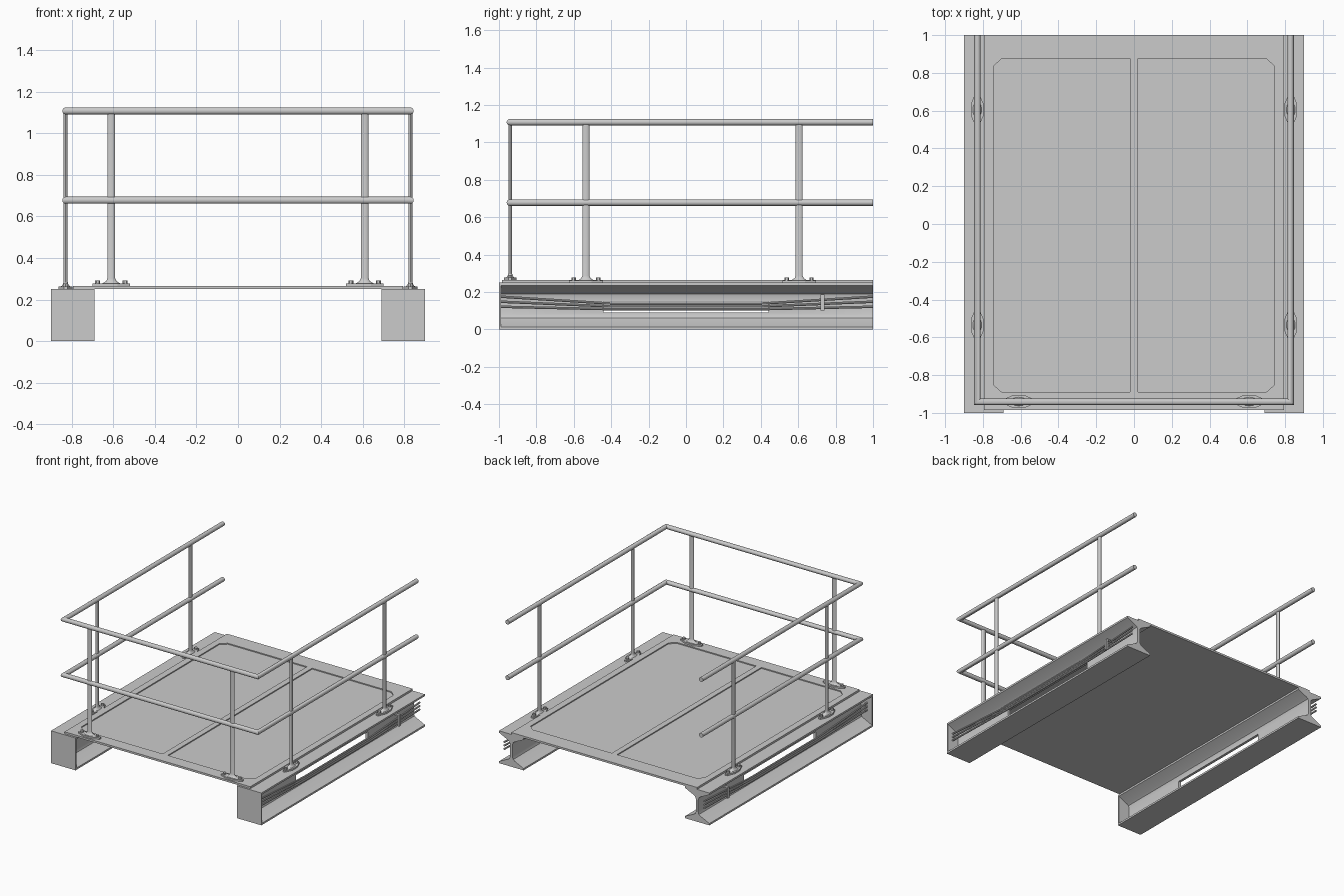
import bpy, math
from mathutils import Vector

if "Cube" in bpy.data.objects:
    bpy.data.objects.remove(bpy.data.objects["Cube"])


def make(name, verts, faces, smooth=False):
    mesh = bpy.data.meshes.new(name)
    mesh.from_pydata([tuple(v) for v in verts], [], faces)
    ob = bpy.data.objects.new(name, mesh)
    bpy.context.collection.objects.link(ob)
    bpy.context.view_layer.objects.active = ob
    bpy.ops.object.select_all(action='DESELECT')
    ob.select_set(True)
    bpy.ops.object.mode_set(mode='EDIT')
    bpy.ops.mesh.select_all(action='SELECT')
    bpy.ops.mesh.normals_make_consistent(inside=False)
    bpy.ops.object.mode_set(mode='OBJECT')
    if smooth:
        bpy.ops.object.shade_smooth_by_angle(angle=math.radians(35))
    return ob


def loft(name, rings, smooth=False):
    n = len(rings[0])
    faces = [tuple(range(n)), tuple(range((len(rings) - 1) * n, len(rings) * n))]
    for k in range(len(rings) - 1):
        for i in range(n):
            j = (i + 1) % n
            faces.append((k * n + i, k * n + j, (k + 1) * n + j, (k + 1) * n + i))
    return make(name, [v for r in rings for v in r], faces, smooth)


def prism_z(name, pts, z0, z1):
    return loft(name, [[(x, y, z) for x, y in pts] for z in (z0, z1)])


def prism_y(name, pts, y0, y1, smooth=False):
    return loft(name, [[(x, y, z) for x, z in pts] for y in (y0, y1)], smooth)


def box(name, lo, hi):
    pts = [(lo[0], lo[1]), (hi[0], lo[1]), (hi[0], hi[1]), (lo[0], hi[1])]
    return prism_z(name, pts, lo[2], hi[2])


def tube(name, path, r, n=16):
    """Round bar along a path, with mitred horizontal corners."""
    path = [Vector(p) for p in path]
    rings = []
    for k, p in enumerate(path):
        a = (p - path[max(k - 1, 0)]).xy
        b = (path[min(k + 1, len(path) - 1)] - p).xy
        a, b = (a if a.length else b).normalized(), (b if b.length else a).normalized()
        t = (a + b).normalized()
        side = Vector((-t.y, t.x, 0)) / t.dot(a)
        rings.append([p + side * r * math.cos(w) + Vector((0, 0, r * math.sin(w)))
                      for w in (2 * math.pi * i / n for i in range(n))])
    return loft(name, rings, True)


def cut(ob, cutter):
    m = ob.modifiers.new('cut', 'BOOLEAN')
    m.operation, m.solver, m.object = 'DIFFERENCE', 'EXACT', cutter
    cutter.hide_render = True
    cutter.hide_set(True)


# Deck plate with two shallow recessed panels
deck = box('deck_plate', (-0.795, -0.985, 0.25), (0.795, 1.0, 0.265))
for s, side in ((-1, 'left'), (1, 'right')):
    outline = [(0.022, -0.89), (0.70, -0.89), (0.745, -0.85),
               (0.745, 0.835), (0.70, 0.875), (0.022, 0.875)]
    cut(deck, prism_z('panel_cutter_' + side, [(s * x, y) for x, y in outline], 0.257, 0.3))

# Side beams: tapered-flange section, slot, front cover and side bars
half = [(0.105, 0.0), (0.105, 0.014), (0.03, 0.05), (0.016, 0.06), (0.01, 0.078),
        (0.01, 0.172), (0.016, 0.19), (0.03, 0.2), (0.105, 0.236), (0.105, 0.25)]
section = half + [(-x, z) for x, z in reversed(half)]
for s, side in ((-1, 'left'), (1, 'right')):
    cx = 0.795 * s
    beam = prism_y('beam_' + side, [(cx + x, z) for x, z in section], -0.99, 1.0, True)
    cut(beam, box('slot_cutter_' + side, (cx - 0.05, -0.44, 0.09), (cx + 0.05, 0.44, 0.15)))
    box('front_cover_' + side, (cx - 0.105, -1.0, 0.0), (cx + 0.105, -0.99, 0.25))
    for i in range(3):
        z_end, z_mid = 0.175 - 0.027 * i, 0.138 - 0.015 * i
        x = cx + 0.06 * s
        tube(f'side_bar_{side}_{i}', [(x, -0.99, z_end), (x, -0.40, z_mid),
                                      (x, 0.40, z_mid), (x, 1.0, z_end)], 0.007, 10)
    # Clip holding the bars to the web
    xs = sorted((cx + 0.068 * s, cx + 0.08 * s))
    box('bar_clip_' + side, (xs[0], 0.72, 0.10), (xs[1], 0.74, 0.185))
    xs = sorted((cx + 0.005 * s, cx + 0.08 * s))
    box('clip_arm_' + side, (xs[0], 0.72, 0.177), (xs[1], 0.74, 0.187))


# Flattened posts with flared foot, pointed base plate and two bolts
def post(name, x, y, z0, along_x):
    def place(u, v, z):
        return (x + u, y + v, z) if along_x else (x + v, y + u, z)

    base = [(-0.09, -0.008), (-0.03, -0.034), (0.03, -0.034), (0.09, -0.008),
            (0.09, 0.008), (0.03, 0.034), (-0.03, 0.034), (-0.09, 0.008)]
    loft(name + '_base', [[place(u, v, z) for u, v in base] for z in (z0, z0 + 0.012)])
    levels = [(z0 + 0.01, 0.048), (z0 + 0.017, 0.034), (z0 + 0.025, 0.024),
              (z0 + 0.037, 0.019), (1.108, 0.019)]
    angles = [2 * math.pi * i / 16 for i in range(16)]
    loft(name, [[place(r * math.cos(w), 0.52 * r * math.sin(w), z) for w in angles]
                for z, r in levels], True)
    for k in (-1, 1):
        hexagon = [(k * 0.066 + 0.012 * math.cos(i * math.pi / 3),
                    0.012 * math.sin(i * math.pi / 3)) for i in range(6)]
        loft(f'{name}_bolt_{k}', [[place(u, v, z) for u, v in hexagon]
                                  for z in (z0 + 0.01, z0 + 0.027)])


for s, side in ((-1, 'left'), (1, 'right')):
    post('front_post_' + side, 0.61 * s, -0.94, 0.265, True)
    post('side_post_front_' + side, 0.83 * s, -0.535, 0.25, False)
    post('side_post_back_' + side, 0.83 * s, 0.605, 0.25, False)

# Top and middle handrails round three sides
for name, z in (('top_rail', 1.108), ('middle_rail', 0.678)):
    tube(name, [(-0.829, 1.0, z), (-0.829, -0.942, z), (0.829, -0.942, z), (0.829, 1.0, z)], 0.017)
